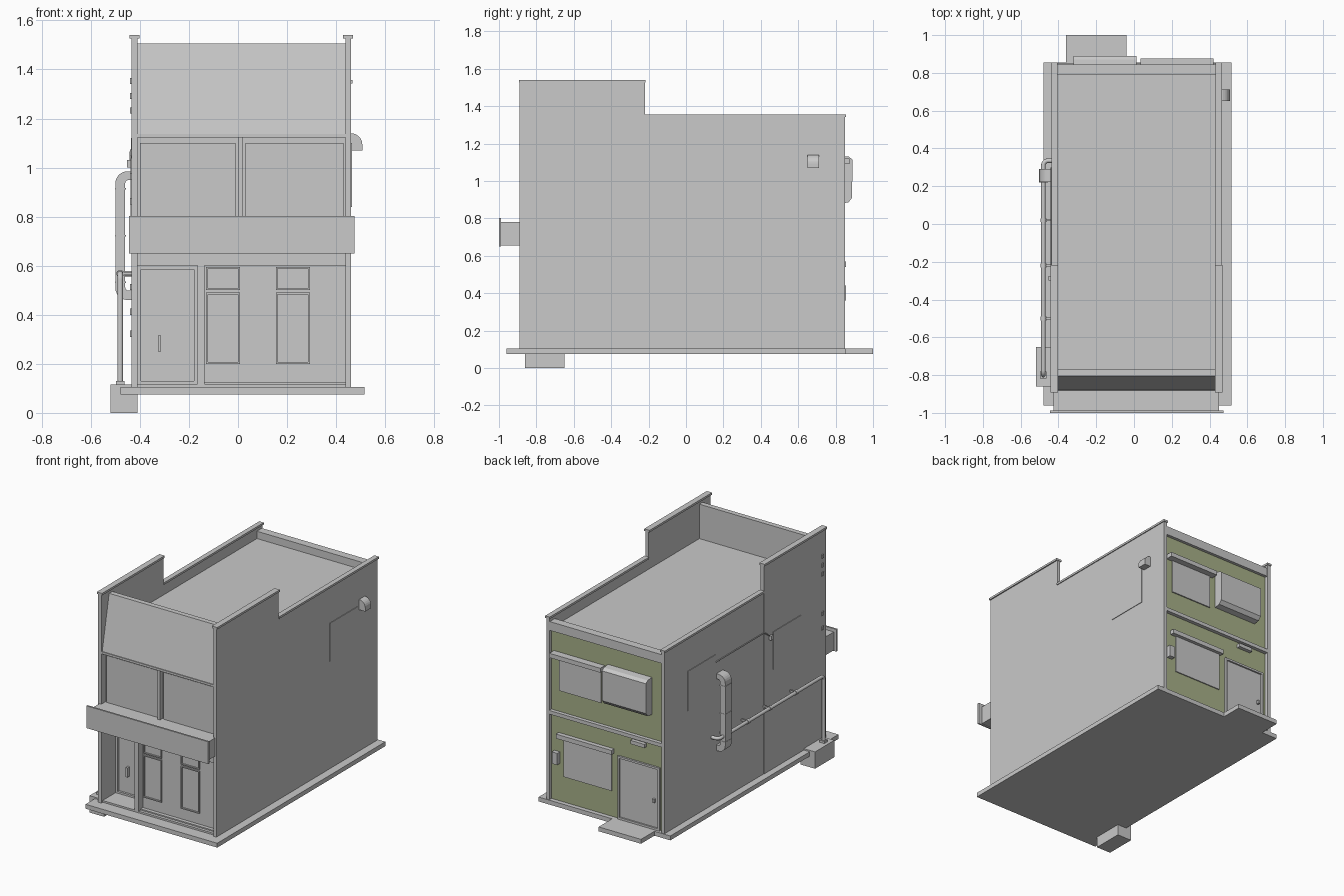
import bpy, bmesh, math
from mathutils import Vector

if "Cube" in bpy.data.objects:
    bpy.data.objects.remove(bpy.data.objects["Cube"])


def material(name, rgb):
    m = bpy.data.materials.new(name)
    m.diffuse_color = (*rgb, 1)
    m.use_nodes = True
    m.node_tree.nodes["Principled BSDF"].inputs["Base Color"].default_value = m.diffuse_color
    return m


GREY = material("plain grey", (0.588, 0.588, 0.588))
OLIVE = material("olive green", (0.39, 0.44, 0.25))


def finish(name, bm, mat):
    bmesh.ops.recalc_face_normals(bm, faces=bm.faces)
    me = bpy.data.meshes.new(name)
    bm.to_mesh(me)
    bm.free()
    me.materials.append(mat)
    ob = bpy.data.objects.new(name, me)
    bpy.context.collection.objects.link(ob)
    return ob


def prism(name, pts, axis, a, b, mat=GREY):
    """Extrude a profile along x (pts are y,z) or along y (pts are x,z)."""
    bm = bmesh.new()
    place = (lambda p: (a, p[0], p[1])) if axis == 'x' else (lambda p: (p[0], a, p[1]))
    face = bm.faces.new([bm.verts.new(place(p)) for p in pts])
    ext = bmesh.ops.extrude_face_region(bm, geom=[face])
    move = Vector((b - a, 0, 0)) if axis == 'x' else Vector((0, b - a, 0))
    bmesh.ops.translate(bm, vec=move,
                        verts=[v for v in ext['geom'] if isinstance(v, bmesh.types.BMVert)])
    return finish(name, bm, mat)


def box(name, x0, x1, y0, y1, z0, z1, mat=GREY):
    return prism(name, [(y0, z0), (y1, z0), (y1, z1), (y0, z1)], 'x', x0, x1, mat)


def frame(name, x0, x1, y0, y1, z0, z1, w):
    """Rectangular frame facing front or back."""
    for side, a, b in (("left", x0, x0 + w), ("right", x1 - w, x1)):
        box(f"{name}_{side}", a, b, y0, y1, z0, z1)
    for side, a, b in (("bottom", z0, z0 + w), ("top", z1 - w, z1)):
        box(f"{name}_{side}", x0 + w, x1 - w, y0, y1, a, b)


def arc(cx, cz, r, a0, a1, n=6):
    return [(cx + r * math.cos(math.radians(a0 + (a1 - a0) * i / n)),
             cz + r * math.sin(math.radians(a0 + (a1 - a0) * i / n))) for i in range(n + 1)]


def tube(name, pts, r):
    cu = bpy.data.curves.new(name, 'CURVE')
    cu.dimensions = '3D'
    cu.bevel_depth, cu.bevel_resolution, cu.use_fill_caps = r, 3, True
    sp = cu.splines.new('POLY')
    sp.points.add(len(pts) - 1)
    for p, co in zip(sp.points, pts):
        p.co = (*co, 1)
    sp.use_smooth = True
    cu.materials.append(GREY)
    ob = bpy.data.objects.new(name, cu)
    bpy.context.collection.objects.link(ob)


# Foundation, back step and utility box
box("base_slab", -.48, .515, -.96, .855, .075, .105)
box("back_step", -.36, -.04, .855, 1.0, .075, .105)
box("utility_box", -.52, -.41, -.86, -.65, 0, .115)

# Side walls with stepped tops and caps
for side, x0, x1 in (("left", -.432, -.41), ("right", .438, .46)):
    prism(f"{side}_wall", [(-.89, .105), (.85, .105), (.85, 1.342), (-.22, 1.342),
                           (-.22, 1.528), (-.89, 1.528)], 'x', x0, x1)
    box(f"{side}_cap_front", x0 - .01, x1 + .008, -.893, -.217, 1.526, 1.54)
    box(f"{side}_cap_rear", x0 - .006, x1 + .006, -.22, .855, 1.342, 1.356)
box("left_wall_front_layer", -.435, -.43, -.89, -.22, .105, 1.526)

# Body of the building, roof and back parapet
box("upper_body", -.41, .438, -.84, .82, .61, 1.27)
box("shop_body", -.15, .438, -.83, .82, .105, .61)
box("entry_body", -.41, -.15, -.72, .82, .105, .61)
box("back_parapet", -.41, .438, .79, .845, 1.26, 1.32)
box("front_sill", -.41, .438, -.875, -.72, .105, .117)

# Sloped front panel above the upper windows
prism("sloped_front_panel", [(-.88, 1.135), (-.77, 1.135), (-.77, 1.505), (-.805, 1.505)],
      'x', -.41, .438)
box("panel_bottom_rail", -.41, .438, -.885, -.83, 1.122, 1.137)

# Upper front windows
box("upper_mullion", 0, .02, -.87, -.83, .78, 1.125)
for i, (a, b) in enumerate(((-.40, -.01), (.03, .43))):
    box(f"upper_window_{i}", a, b, -.848, -.84, .70, 1.10)

# Sign board over the shop
box("sign_box", -.425, .45, -.99, -.84, .655, .78)
box("sign_board", -.445, .475, -1.0, -.988, .65, .802)
box("shop_header", -.41, .438, -.88, -.72, .6, .66)

# Entry door and post
box("entry_post", -.165, -.137, -.88, -.72, .115, .605)
frame("entry_door_frame", -.41, -.165, -.735, -.72, .115, .6, .015)
box("entry_transom", -.38, -.2, -.74, -.72, .585, .592)
box("entry_handle", -.327, -.314, -.745, -.72, .25, .315)

# Shop windows
for i, x in enumerate((-.13, .155)):
    frame(f"shop_window_{i}", x, x + .138, -.84, -.83, .2, .49, .007)
    frame(f"shop_transom_{i}", x, x + .138, -.84, -.83, .5, .595, .007)
box("shop_sill", -.137, .438, -.855, -.83, .105, .125)

# Painted back wall and ledge
box("back_paint", -.41, .438, .82, .825, .105, 1.29, OLIVE)
box("back_ledge", -.41, .438, .82, .85, .69, .715)

# Back windows
box("back_window_upper", .06, .375, .82, .833, .86, 1.1)
box("back_hood_upper", .035, .42, .82, .875, 1.09, 1.12)
prism("back_bay_window", [(.82, .88), (.868, .885), (.888, .91), (.89, 1.115), (.87, 1.13),
                          (.82, 1.135)], 'x', -.32, .012)
box("back_window_lower", -.02, .345, .82, .832, .28, .55)
box("back_hood_lower", -.035, .385, .82, .855, .54, .57)

# Back door and fittings
box("back_door", -.37, -.08, .82, .828, .105, .52)
frame("back_door_frame", -.385, -.068, .82, .838, .105, .535, .014)
box("back_door_knob", -.35, -.335, .828, .845, .29, .315)
box("back_lamp", -.28, -.175, .82, .85, .65, .675)
box("back_meter", .375, .415, .82, .855, .36, .44)

# Side windows, thin flush plates
box("right_window", .46, .464, .33, .63, .84, 1.1)
box("left_window_rear", -.436, -.432, .3, .6, .85, 1.12)
box("left_window_front", -.439, -.434, -.62, -.32, .78, 1.04)

# Curved vent on the right wall
prism("right_vent", [(.46, 1.07), (.507, 1.07)] + arc(.46, 1.093, .047, 0, 90), 'y', .65, .712)

# Square air duct on the left wall
prism("left_duct", [(-.43, .985)] + arc(-.45, .935, .05, 90, 180)
      + arc(-.45, .51, .05, 180, 270) + [(-.43, .46), (-.43, .498)]
      + arc(-.445, .513, .015, 270, 180, 3) + arc(-.445, .935, .015, 180, 90, 3)
      + [(-.43, .95)], 'y', .222, .29)
for z in (.53, .72, .91):
    box("duct_joint", -.502, -.456, .22, .292, z, z + .006)

# Drain pipe along the left wall
bend = [(-.455 - .025 * math.sin(t), .31 + .025 * math.cos(t), .568)
        for t in (i * math.pi / 10 for i in range(6))]
drop = [(-.48, -.775 - .025 * math.sin(t), .543 + .025 * math.cos(t))
        for t in (i * math.pi / 10 for i in range(6))]
tube("drain_pipe", [(-.425, .335, .568)] + bend + drop + [(-.48, -.8, .11)], .012)
for y in (.25, .02, -.22, -.5):
    tube("pipe_collar", [(-.48, y - .01, .568), (-.48, y + .01, .568)], .016)
    box("pipe_bracket", -.475, -.43, y - .005, y + .005, .562, .574)
box("pipe_foot", -.498, -.462, -.818, -.782, .115, .13)

# Thin cable and clips on the left wall
tube("wall_cable", [(-.437, .3, 1.07), (-.437, -.22, 1.07), (-.44, -.29, 1.02)], .004)
box("cable_box", -.452, -.43, -.3, -.275, 1.0, 1.03)
for z in (.31, .4, .5, .85, .95, 1.22, 1.28, 1.34):
    box("wall_clip", -.441, -.434, -.86, -.84, z, z + .025)
